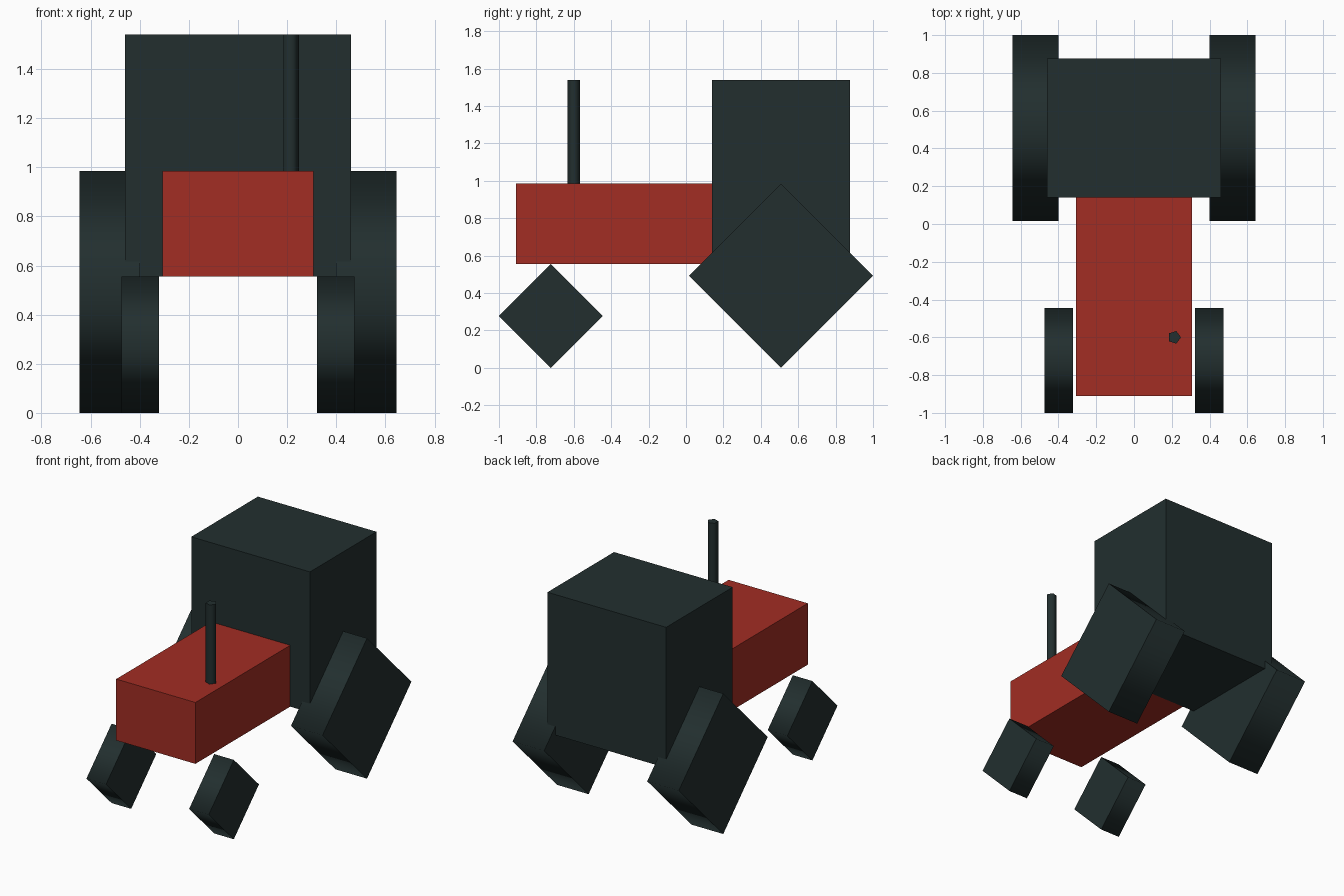
import bpy
import math

if "Cube" in bpy.data.objects:
    bpy.data.objects.remove(bpy.data.objects["Cube"], do_unlink=True)


def material(name, rgb):
    m = bpy.data.materials.new(name)
    m.use_nodes = True
    m.diffuse_color = (*rgb, 1)
    m.node_tree.nodes["Principled BSDF"].inputs["Base Color"].default_value = (*rgb, 1)
    return m


red = material("red_paint", (0.36, 0.026, 0.017))
dark = material("dark_slate", (0.016, 0.028, 0.028))


def finish(name, mat):
    ob = bpy.context.object
    ob.name = ob.data.name = name
    ob.data.materials.append(mat)
    return ob


def box(name, low, high, mat):
    bpy.ops.mesh.primitive_cube_add(size=1, location=[(a + b) / 2 for a, b in zip(low, high)])
    ob = finish(name, mat)
    ob.scale = [b - a for a, b in zip(low, high)]
    bpy.ops.object.transform_apply(location=False, rotation=False, scale=True)


def prism(name, sides, radius, depth, location, rotation, mat):
    # smooth side walls, flat end caps
    bpy.ops.mesh.primitive_cylinder_add(vertices=sides, radius=radius, depth=depth,
                                        location=location, rotation=rotation)
    ob = finish(name, mat)
    for p in ob.data.polygons:
        p.use_smooth = abs(p.normal.z) < 0.5


# Bonnet and cab
box("bonnet", (-0.307, -0.91, 0.555), (0.307, 0.14, 0.985), red)
box("cab", (-0.46, 0.14, 0.555), (0.46, 0.877, 1.54), dark)

# Exhaust pipe with one corner towards the left side
prism("exhaust_pipe", 5, 0.0355, 0.58, (0.213, -0.6, 1.25), (0, 0, -math.pi / 2), dark)

# Four-sided wheels standing on a corner
for side, sign in (("left", 1), ("right", -1)):
    for end, x, y, radius, width in (("rear", 0.522, 0.508, 0.492, 0.245),
                                     ("front", 0.398, -0.723, 0.278, 0.152)):
        prism(f"{end}_{side}_wheel", 4, radius, width, (sign * x, y, radius),
              (0, math.pi / 2, 0), dark)
